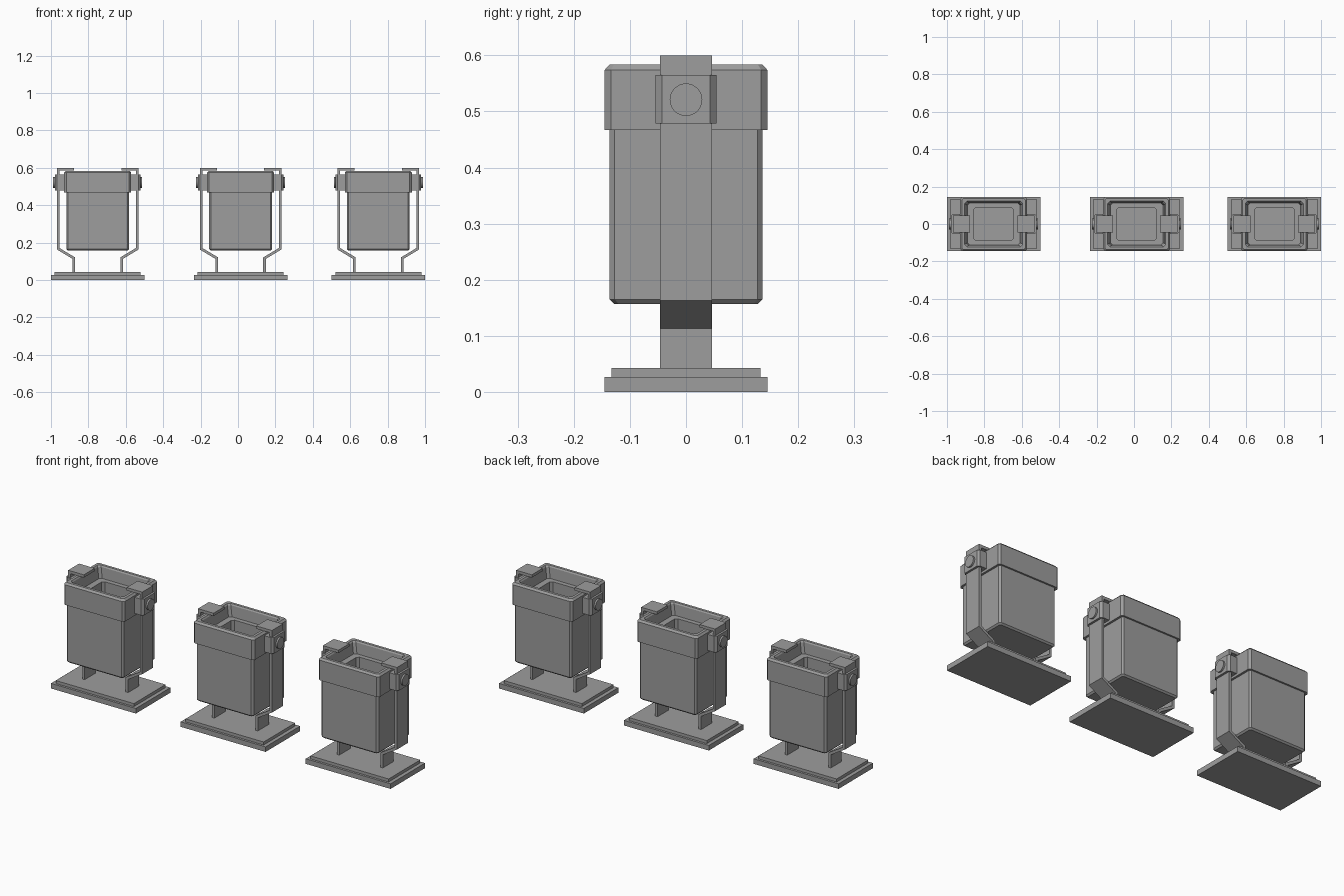
import bpy
import bmesh
import math
from mathutils import Matrix

cube = bpy.data.objects.get("Cube")
if cube:
    bpy.data.objects.remove(cube, do_unlink=True)

grey = bpy.data.materials.new("mid grey")
grey.use_nodes = True
GREY = (0.34, 0.34, 0.34, 1)
grey.diffuse_color = GREY
grey.node_tree.nodes["Principled BSDF"].inputs["Base Color"].default_value = GREY


def finish(bm, name, x=0):
    bmesh.ops.recalc_face_normals(bm, faces=bm.faces)
    mesh = bpy.data.meshes.new(name)
    bm.to_mesh(mesh)
    bm.free()
    mesh.materials.append(grey)
    obj = bpy.data.objects.new(name, mesh)
    obj.location.x = x
    bpy.context.collection.objects.link(obj)
    return obj


def loft(name, x, sections):
    """Stack chamfered rectangles (half x, half y, z, chamfer) into a closed shell."""
    bm = bmesh.new()
    rings = []
    for hx, hy, z, c in sections:
        corner = [(hx, hy - c), (hx - c, hy)]
        pts = corner + [(-a, b) for a, b in reversed(corner)]
        pts += [(-a, -b) for a, b in pts]
        rings.append([bm.verts.new((a, b, z)) for a, b in pts])
    for low, high in zip(rings, rings[1:]):
        for i in range(len(low)):
            j = (i + 1) % len(low)
            bm.faces.new((low[i], low[j], high[j], high[i]))
    bm.faces.new(rings[0])
    bm.faces.new(rings[-1])
    return finish(bm, name, x)


def box(name, x, hx, hy, z0, z1):
    bm = bmesh.new()
    bmesh.ops.create_cube(bm, size=1)
    bmesh.ops.scale(bm, vec=(2 * hx, 2 * hy, z1 - z0), verts=bm.verts)
    bmesh.ops.translate(bm, vec=(0, 0, (z0 + z1) / 2), verts=bm.verts)
    return finish(bm, name, x)


def extrude(name, x, outline, axis, lo, hi):
    """Extrude an outline along y (outline in x, z) or z (outline in x, y)."""
    bm = bmesh.new()
    place = (lambda p, d: (p[0], d, p[1])) if axis == "y" else (lambda p, d: (p[0], p[1], d))
    face = bm.faces.new([bm.verts.new(place(p, lo)) for p in outline])
    new = bmesh.ops.extrude_face_region(bm, geom=[face])["geom"]
    verts = [v for v in new if isinstance(v, bmesh.types.BMVert)]
    bmesh.ops.translate(bm, vec=place((0, 0), hi - lo), verts=verts)
    return finish(bm, name, x)


# Bin shell: outside from bottom to rim, then down the inside to the floor
BIN = [
    (0.160, 0.128, 0.157, 0.008), (0.168, 0.136, 0.165, 0.009),
    (0.168, 0.136, 0.467, 0.009), (0.179, 0.145, 0.467, 0.011),
    (0.179, 0.145, 0.574, 0.011), (0.170, 0.136, 0.584, 0.008),
    (0.155, 0.122, 0.584, 0.012), (0.150, 0.117, 0.577, 0.012),
    (0.140, 0.112, 0.520, 0.012), (0.107, 0.088, 0.520, 0.012),
    (0.107, 0.088, 0.180, 0.012),
]

# Support strap: foot, outward bend, upright and hook over the rim
STRAP = [
    (0.135, 0.043), (0.135, 0.113), (0.218, 0.163), (0.218, 0.600),
    (0.126, 0.600), (0.126, 0.585), (0.204, 0.585), (0.204, 0.171),
    (0.121, 0.121), (0.121, 0.043),
]

# Pivot block with bevelled outer edges
BLOCK = [
    (0.175, -0.054), (0.218, -0.054), (0.229, -0.043),
    (0.229, 0.043), (0.218, 0.054), (0.175, 0.054),
]

for label, x in (("right", -0.75), ("middle", 0.014), ("left", 0.75)):
    box(f"{label}_base_plate", x, 0.25, 0.145, 0, 0.027)
    box(f"{label}_base_step", x, 0.23, 0.133, 0.027, 0.043)
    loft(f"{label}_bin", x, BIN)
    for side, s in (("left", 1), ("right", -1)):
        name = f"{label}_bin_{side}"
        strap = [(s * a, b) for a, b in STRAP]
        block = [(s * a, b) for a, b in BLOCK]
        extrude(f"{name}_strap", x, strap, "y", -0.046, 0.046)
        extrude(f"{name}_pivot_block", x, block, "z", 0.479, 0.565)
        # Round pivot cap
        bm = bmesh.new()
        turn = Matrix.Translation((s * 0.23, 0, 0.521)) @ Matrix.Rotation(math.pi / 2, 4, "Y")
        bmesh.ops.create_cone(bm, cap_ends=True, segments=32, radius1=0.029,
                              radius2=0.029, depth=0.016, matrix=turn)
        cap = finish(bm, f"{name}_pivot_cap", x)
        bpy.ops.object.select_all(action="DESELECT")
        cap.select_set(True)
        bpy.context.view_layer.objects.active = cap
        bpy.ops.object.shade_smooth_by_angle()
